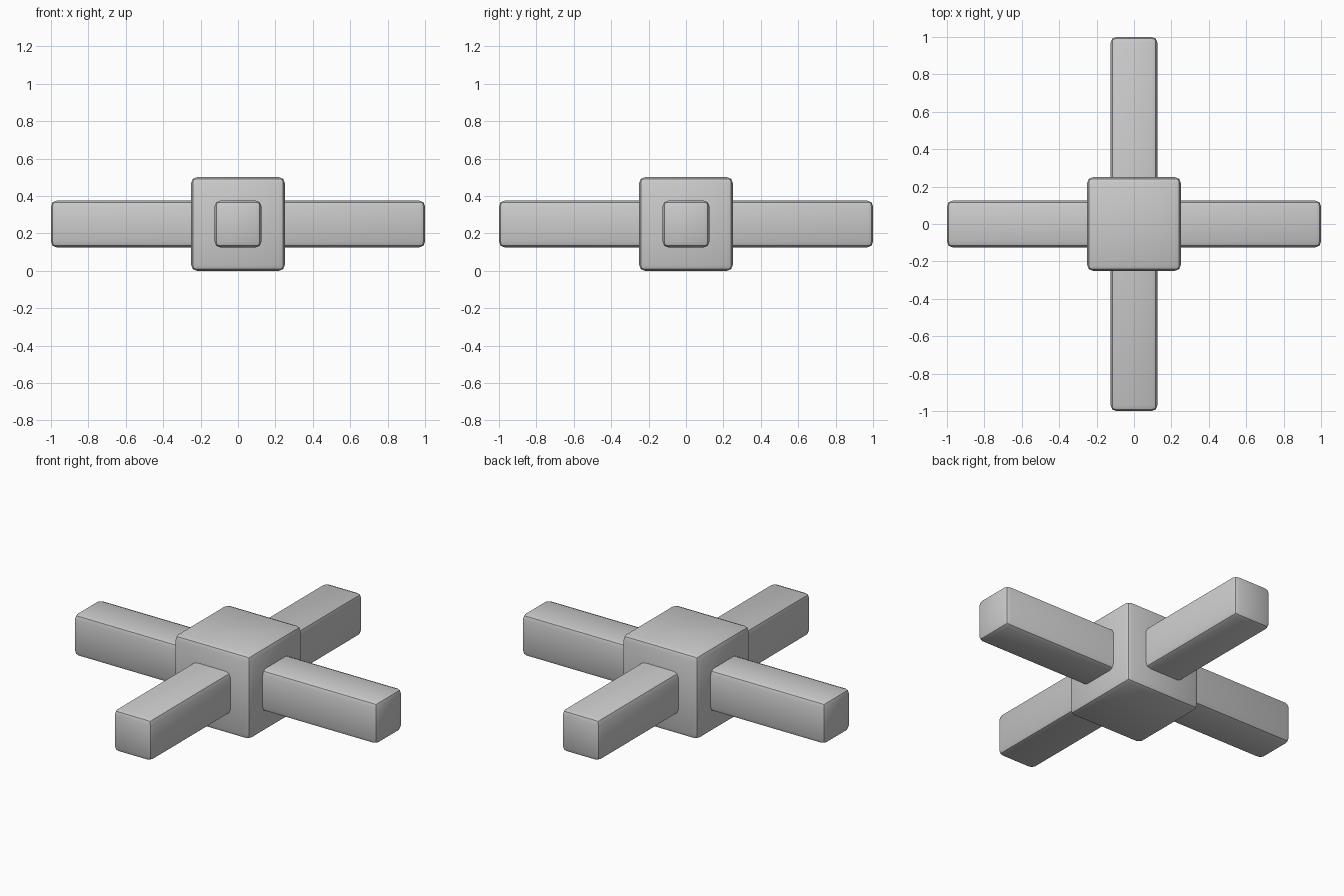
import bpy
import bmesh
import math
from mathutils import Matrix, Vector

if "Cube" in bpy.data.objects:
    bpy.data.objects.remove(bpy.data.objects["Cube"])

BEVEL = 0.03
HEIGHT = 0.25


def rounded_box(name, size, location):
    bm = bmesh.new()
    bmesh.ops.create_cube(bm, size=1.0, matrix=Matrix.Diagonal((*size, 1.0)))
    bmesh.ops.bevel(bm, geom=bm.edges[:], offset=BEVEL, segments=2,
                    profile=0.5, affect='EDGES')
    mesh = bpy.data.meshes.new(name)
    bm.to_mesh(mesh)
    bm.free()
    obj = bpy.data.objects.new(name, mesh)
    obj.location = location
    bpy.context.collection.objects.link(obj)
    bpy.ops.object.select_all(action='DESELECT')
    obj.select_set(True)
    bpy.context.view_layer.objects.active = obj
    bpy.ops.object.shade_smooth_by_angle(angle=math.radians(30))
    return obj


# Central block
rounded_box("centre_block", (0.5, 0.5, 0.5), Vector((0, 0, HEIGHT)))

# Two crossing bars that form the four arms
rounded_box("side_bar", (2.0, 0.25, 0.25), Vector((0, 0, HEIGHT)))
rounded_box("front_back_bar", (0.25, 2.0, 0.25), Vector((0, 0, HEIGHT)))
